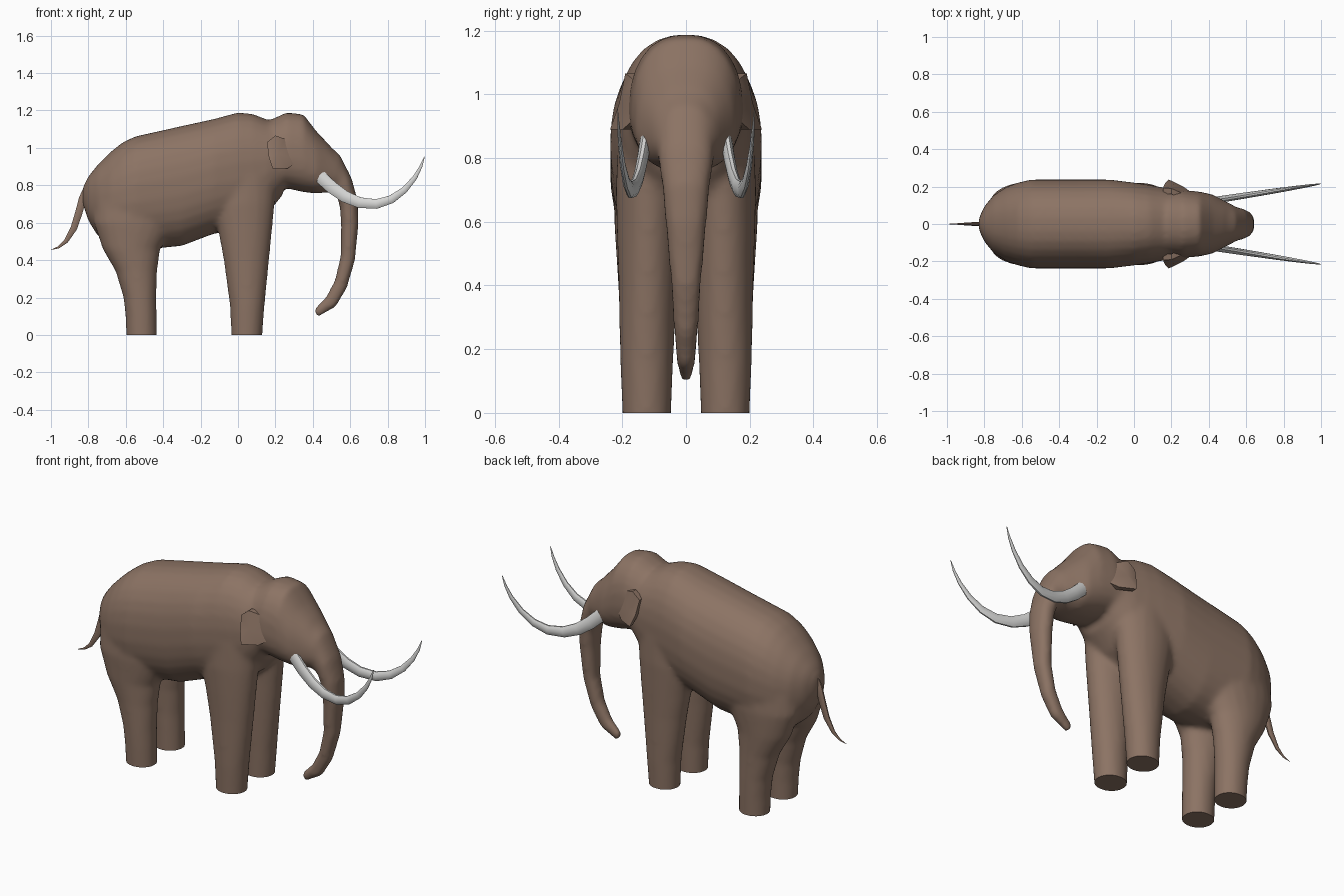
import bpy, bmesh, math
from mathutils import Vector

if "Cube" in bpy.data.objects:
    bpy.data.objects.remove(bpy.data.objects["Cube"])


def material(name, rgb):
    m = bpy.data.materials.new(name)
    m.diffuse_color = (*rgb, 1)
    m.use_nodes = True
    m.node_tree.nodes["Principled BSDF"].inputs["Base Color"].default_value = m.diffuse_color
    return m


hide = material("brown hide", (0.262, 0.172, 0.127))
ivory = material("ivory", (0.68, 0.68, 0.67))


def loft(bm, rings, n=20, power=2.0, taper=0.0):
    """Closed tube through rings of (centre, half axis u, half axis v); u narrows towards +v."""
    loops = []
    for c, u, v in rings:
        loop = []
        for i in range(n):
            a = 2 * math.pi * (i + 0.5) / n
            ca, sa = math.cos(a), math.sin(a)
            cu = math.copysign(abs(ca) ** (2 / power), ca)
            sv = math.copysign(abs(sa) ** (2 / power), sa)
            cu *= 1 - taper * sv
            loop.append(bm.verts.new(Vector(c) + Vector(u) * cu + Vector(v) * sv))
        loops.append(loop)
    for a, b in zip(loops, loops[1:]):
        for i in range(n):
            j = (i + 1) % n
            bm.faces.new((a[i], a[j], b[j], b[i]))
    bm.faces.new(loops[0][::-1])
    bm.faces.new(loops[-1])


def finish(name, bm, mat, angle=50):
    bmesh.ops.recalc_face_normals(bm, faces=bm.faces)
    me = bpy.data.meshes.new(name)
    bm.to_mesh(me)
    bm.free()
    ob = bpy.data.objects.new(name, me)
    bpy.context.collection.objects.link(ob)
    me.materials.append(mat)
    bpy.ops.object.select_all(action='DESELECT')
    ob.select_set(True)
    bpy.context.view_layer.objects.active = ob
    bpy.ops.object.shade_smooth_by_angle(angle=math.radians(angle))
    return ob


def span_rings(rows):
    """Upright rings along x from (x, bottom, top, half width)."""
    return [((x, 0, (b + t) / 2), (0, w, 0), (0, 0, (t - b) / 2)) for x, b, t, w in rows]


def path_rings(points, side=1.0):
    """Rings square to a path of (x, y, z, radius)."""
    pts = [Vector(p[:3]) for p in points]
    out = []
    for i, p in enumerate(points):
        d = (pts[min(i + 1, len(pts) - 1)] - pts[max(i - 1, 0)]).normalized()
        u = d.cross(Vector((0, 1, 0))).normalized()
        out.append((pts[i], u * p[3], u.cross(d) * p[3] * side))
    return out


# Torso, head, trunk and legs are blended into one skin
bm = bmesh.new()
loft(bm, span_rings([
    (-.83, .70, .79, .03), (-.80, .61, .848, .095), (-.75, .53, .91, .155),
    (-.68, .47, .98, .20), (-.62, .455, 1.028, .222), (-.55, .45, 1.062, .238),
    (-.30, .475, 1.118, .238), (-.13, .54, 1.155, .238), (0, .56, 1.19, .222),
    (.08, .59, 1.182, .21), (.16, .65, 1.15, .195), (.24, .75, 1.13, .17)]), 28, 2.3)

# Head with a narrow crown
loft(bm, span_rings([
    (.08, .80, 1.10, .15), (.18, .76, 1.153, .172), (.26, .783, 1.19, .18),
    (.35, .763, 1.18, .172), (.42, .755, 1.088, .157), (.48, .763, 1.025, .125),
    (.54, .78, .955, .095)]), 24, 2.4, 0.1)

# Trunk: front edge, back edge, half width
trunk = [(.47, 1.03, .42, .80, .11), (.547, .96, .47, .77, .098),
         (.607, .84, .53, .74, .086), (.64, .72, .545, .68, .074),
         (.645, .60, .551, .59, .065), (.626, .40, .548, .42, .048),
         (.583, .25, .517, .292, .039), (.523, .148, .47, .203, .031),
         (.422, .091, .406, .138, .021)]
loft(bm, [(((fx + bx) / 2, 0, (fz + bz) / 2), (0, w, 0),
           ((fx - bx) / 2, 0, (fz - bz) / 2)) for fx, fz, bx, bz, w in trunk], 20, 2.3)

# Legs: height, x from, x to, y from, y to
hind_leg = [(-.06, -.595, -.432, .048, .198), (.10, -.602, -.434, .044, .204),
            (.20, -.613, -.436, .04, .207), (.34, -.655, -.432, .028, .210),
            (.46, -.725, -.415, .01, .217), (.60, -.772, -.34, 0, .226),
            (.75, -.765, -.30, 0, .218), (.90, -.68, -.35, .02, .18)]
fore_leg = [(-.06, -.034, .126, .048, .198), (.15, -.043, .142, .04, .207),
            (.40, -.077, .167, .028, .212), (.55, -.105, .182, .02, .217),
            (.70, -.14, .197, .01, .221), (.85, -.14, .205, .01, .215),
            (1.0, -.08, .17, .03, .18)]
for rows in (hind_leg, fore_leg):
    for s in (-1, 1):
        loft(bm, [(((x0 + x1) / 2, s * (y0 + y1) / 2, z), ((x1 - x0) / 2, 0, 0),
                   (0, (y1 - y0) / 2, 0)) for z, x0, x1, y0, y1 in rows])

body = finish("body", bm, hide)
remesh = body.modifiers.new("blend", 'REMESH')
remesh.mode = 'VOXEL'
remesh.voxel_size = 0.013
soften = body.modifiers.new("soften", 'SMOOTH')
soften.factor = 0.5
soften.iterations = 10
bpy.context.view_layer.update()
skin = body.evaluated_get(bpy.context.evaluated_depsgraph_get())
bm = bmesh.new()
bm.from_mesh(skin.to_mesh())
bpy.data.objects.remove(body)

# Flat soles on the ground
bmesh.ops.bisect_plane(bm, geom=bm.verts[:] + bm.edges[:] + bm.faces[:],
                       plane_co=(0, 0, 0), plane_no=(0, 0, -1), clear_outer=True)
bmesh.ops.holes_fill(bm, edges=[e for e in bm.edges if e.is_boundary], sides=0)
finish("body", bm, hide)

# Tail
bm = bmesh.new()
loft(bm, path_rings([(-.80, 0, .80, .02), (-.83, 0, .73, .022), (-.852, 0, .65, .021),
                     (-.878, 0, .57, .019), (-.92, 0, .50, .012),
                     (-.96, 0, .468, .006), (-1, 0, .455, .001)], 0.5), 8)
finish("tail", bm, hide)

tusk = [(.435, .85, .036), (.50, .79, .035), (.57, .74, .033), (.65, .707, .030),
        (.74, .70, .027), (.82, .725, .023), (.89, .775, .018), (.945, .84, .013),
        (.978, .90, .008), (.997, .953, .002)]
ear = [(.185, .89), (.165, .95), (.155, 1.03), (.20, 1.066), (.25, 1.048),
       (.31, 1.02), (.33, .93), (.265, .89)]


def ear_y(x, z):
    """Ear surface: sunk into the head in front, curling in slightly at the rear rim."""
    y = .225 - .55 * (x - .19) if x > .19 else .225 - .35 * (.19 - x)
    return y - .25 * (z - .95)


for s, side in ((-1, "right"), (1, "left")):
    # Tusk
    bm = bmesh.new()
    loft(bm, path_rings([(x, s * (.13 + .155 * (x - .45)), z, r) for x, z, r in tusk], 0.5), 10)
    finish(side + "_tusk", bm, ivory)

    # Ear: thin flap fanned around its middle
    bm = bmesh.new()
    flap, hub = [], []
    for depth in (0, .03):
        flap.append([bm.verts.new((x, s * (ear_y(x, z) - depth), z)) for x, z in ear])
        hub.append(bm.verts.new((.215, s * (ear_y(.215, .97) + .004 - depth), .97)))
    for i in range(len(ear)):
        j = (i + 1) % len(ear)
        bm.faces.new((flap[0][i], flap[1][i], flap[1][j], flap[0][j]))
        bm.faces.new((hub[0], flap[0][i], flap[0][j]))
        bm.faces.new((hub[1], flap[1][j], flap[1][i]))
    finish(side + "_ear", bm, hide)
